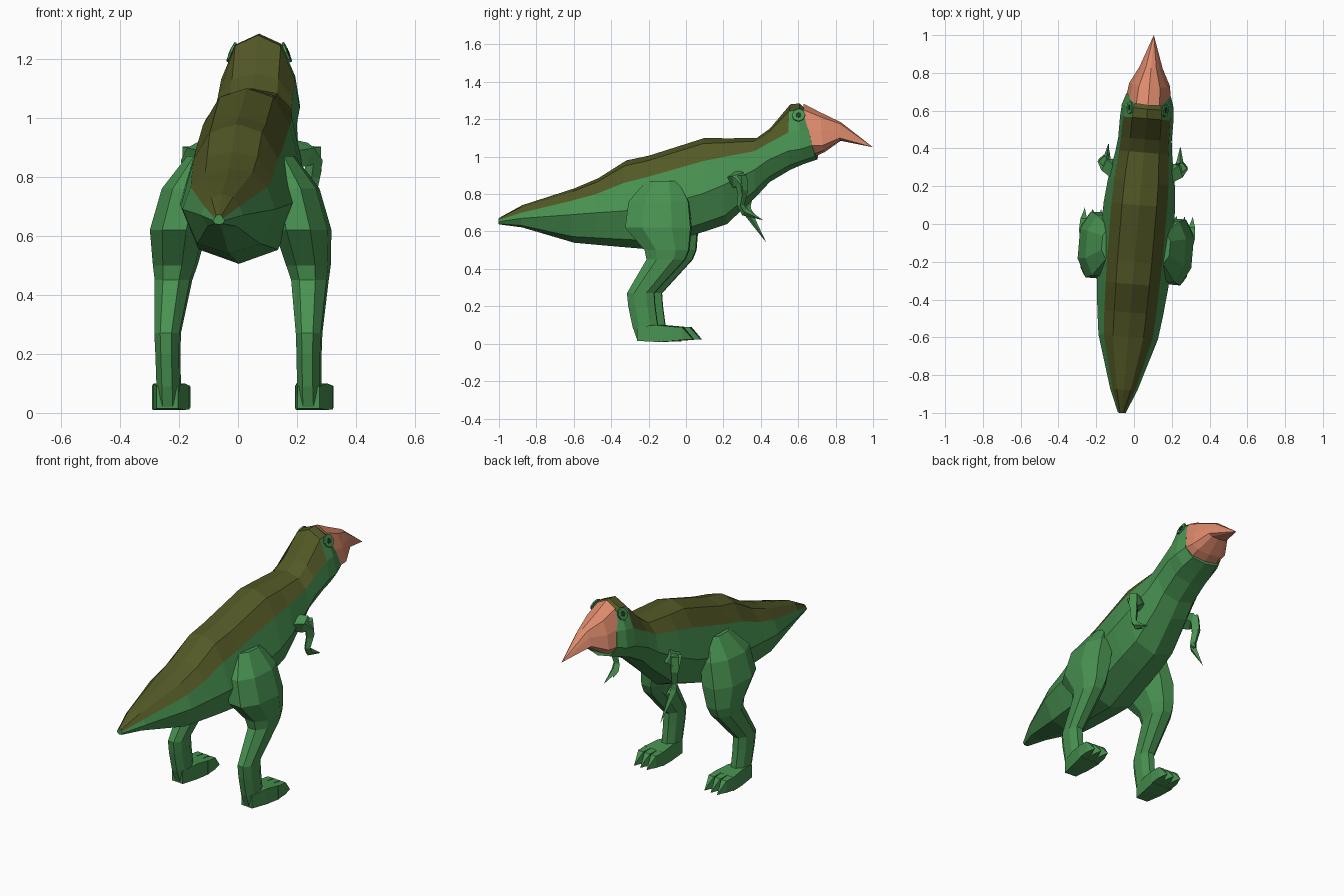
import bpy, bmesh, math
from mathutils import Matrix, Vector


def material(name, rgb):
    m = bpy.data.materials.new(name)
    m.diffuse_color = (*rgb, 1)
    return m


GREEN = material("skin green", (0.065, 0.285, 0.082))
OLIVE = material("back olive", (0.086, 0.098, 0.019))
CORAL = material("beak coral", (0.72, 0.255, 0.15))
DARK = material("pupil dark", (0.015, 0.045, 0.018))

# The animal is symmetric about an axis turned slightly off y
POSE = Matrix.Translation((0.02, 0, 0)) @ Matrix.Rotation(-math.atan(0.085), 4, 'Z')


def loft(name, rings, mats, rule=None):
    """Skin a list of equal rings; a one-point ring makes a tip."""
    bm = bmesh.new()
    vs = [[bm.verts.new(POSE @ Vector(p)) for p in r] for r in rings]
    n = max(len(r) for r in rings)
    for k, (a, b) in enumerate(zip(vs, vs[1:])):
        for i in range(n):
            j = (i + 1) % n
            quad = [a[i % len(a)], a[j % len(a)], b[j % len(b)], b[i % len(b)]]
            f = bm.faces.new(list(dict.fromkeys(quad)))
            if rule:
                f.material_index = rule(k, i)
    for end in (vs[0], vs[-1]):
        if len(end) > 2:
            bm.faces.new(end)
    bmesh.ops.recalc_face_normals(bm, faces=bm.faces)
    me = bpy.data.meshes.new(name)
    bm.to_mesh(me)
    bm.free()
    for m in mats:
        me.materials.append(m)
    ob = bpy.data.objects.new(name, me)
    bpy.context.collection.objects.link(ob)
    return ob


def section(y, top, band, mid, bot, wb, w, slant=0):
    """Ten-sided body slice: ridge, shoulder, band edge, flank, belly, keel."""
    half = [(0, top), (0.62 * wb, top - 0.24 * (top - band)), (wb, band), (w, mid),
            (0.68 * w, bot + 0.22 * (mid - bot)), (0, bot)]
    pts = half + [(-x, z) for x, z in half[4:0:-1]]
    return [(x, y - slant * (z - bot) / (top - bot), z) for x, z in pts]


# Body from tail to head
FACE = (0.705, 1.255, 1.14, 1.06, 0.985, 0.10, 0.118, 0.065)
body = [section(*s) for s in (
    (-1.004, 0.672, 0.66, 0.652, 0.638, 0.014, 0.02),
    (-0.88, 0.74, 0.70, 0.67, 0.622, 0.06, 0.072),
    (-0.60, 0.83, 0.765, 0.69, 0.54, 0.13, 0.158),
    (-0.47, 0.885, 0.80, 0.70, 0.528, 0.138, 0.175),
    (-0.32, 0.98, 0.86, 0.71, 0.515, 0.143, 0.19),
    (-0.20, 1.005, 0.89, 0.72, 0.505, 0.147, 0.195),
    (0.10, 1.10, 0.975, 0.80, 0.60, 0.148, 0.19),
    (0.22, 1.098, 1.00, 0.85, 0.64, 0.145, 0.178),
    (0.38, 1.10, 1.03, 0.93, 0.79, 0.13, 0.15),
    (0.45, 1.15, 1.07, 0.98, 0.865, 0.127, 0.142),
    (0.56, 1.28, 1.13, 1.03, 0.93, 0.125, 0.142))]
body.append(section(0.63, 1.285, 1.14, 1.04, 0.96, 0.122, 0.138, 0.02))
body.append(section(*FACE))
loft("body", body, (GREEN, OLIVE),
     lambda k, i: int(i in (0, 9) or (i in (1, 8) and k < 10)))

# Hooked beak
beak = [section(0.67, 1.283, 1.15, 1.06, 0.99, 0.10, 0.12, 0.04),
        section(0.745, 1.235, 1.14, 1.06, 1.025, 0.09, 0.108, 0.02),
        section(0.83, 1.185, 1.145, 1.10, 1.085, 0.045, 0.062),
        [(0, 1.004, 1.05)]]
loft("beak", beak, (CORAL,))


def slab(z, yb, yf, xi, xo, s):
    """Horizontal eight-sided leg slice."""
    cx, cy, rx, ry = (xi + xo) / 2, (yb + yf) / 2, (xo - xi) / 2, (yf - yb) / 2
    return [(s * (cx + a * rx), cy + b * ry, z) for a, b in
            ((1, .45), (.45, 1), (-.45, 1), (-1, .45), (-1, -.45), (-.45, -1), (.45, -1), (1, -.45))]


def box(y, x0, x1, z0, z1, s):
    """Upright four-sided slice of a foot or toe."""
    return [(s * x0, y, z0), (s * x1, y, z0), (s * x1, y, z1), (s * x0, y, z1)]


def tube(name, path):
    """Four-sided limb along points with a radius; radius 0 ends in a tip."""
    rings = []
    for k, (x, y, z, r) in enumerate(path):
        p = Vector((x, y, z))
        d = Vector(path[min(k + 1, len(path) - 1)][:3]) - Vector(path[max(k - 1, 0)][:3])
        u = d.cross(Vector((1, 0, 0))).normalized()
        v = d.cross(u).normalized()
        rings.append([p] if r == 0 else [p + u * r, p + v * r, p - u * r, p - v * r])
    loft(name, rings, (GREEN,))


def disc(name, centre, normal, radius, mat):
    """Thin eight-sided plate."""
    n = Vector(normal).normalized()
    u = Vector((0, 1, 0))
    v = n.cross(u).normalized()
    rings = [[Vector(centre) + n * h + (u * math.cos(t) + v * math.sin(t)) * radius
              for t in (math.tau * i / 8 for i in range(8))] for h in (-0.004, 0.004)]
    loft(name, rings, (mat,))


for side, s in (("right", 1), ("left", -1)):
    # Thigh, shin and ankle
    loft(side + "_leg", [slab(*r, s) for r in (
        (0.87, -0.20, -0.03, 0.08, 0.18),
        (0.76, -0.29, 0.03, 0.10, 0.262),
        (0.62, -0.305, 0.045, 0.12, 0.302),
        (0.50, -0.20, 0.035, 0.155, 0.298),
        (0.45, -0.19, 0.015, 0.172, 0.292),
        (0.27, -0.295, -0.15, 0.198, 0.283),
        (0.20, -0.288, -0.145, 0.20, 0.28),
        (0.09, -0.265, -0.13, 0.20, 0.278),
        (0.02, -0.24, -0.12, 0.20, 0.278))], (GREEN,))
    # Foot and clawed toes
    loft(side + "_foot", [box(-0.24, 0.203, 0.277, 0.015, 0.09, s),
                          box(-0.14, 0.19, 0.295, 0.01, 0.10, s),
                          box(-0.05, 0.18, 0.308, 0.012, 0.092, s)], (GREEN,))
    for i in range(3):
        x = 0.20 + 0.0435 * i
        loft(f"{side}_toe_{i + 1}", [box(-0.06, x - 0.021, x + 0.021, 0.015, 0.092, s),
                                     box(0.005, x - 0.018, x + 0.018, 0.02, 0.088, s),
                                     box(0.028, x - 0.01, x + 0.01, 0.022, 0.062, s),
                                     [(s * x, 0.062, 0.022)]], (GREEN,))
    # Upper arm, forearm and claw; the left hand hangs lower
    tube(side + "_upper_arm", [(s * 0.13, 0.27, 0.88, 0.05), (s * 0.19, 0.30, 0.875, 0.048),
                               (s * 0.212, 0.315, 0.85, 0.03), (s * 0.205, 0.32, 0.80, 0.026)])
    tip = (0.19, 0.43, 0.66) if s > 0 else (0.19, 0.415, 0.54)
    wrist = (0.33, 0.705) if s > 0 else (0.315, 0.70)
    tube(side + "_forearm", [(s * 0.205, 0.315, 0.90, 0.03), (s * 0.21, 0.325, 0.82, 0.026),
                             (s * 0.20, 0.31, 0.74, 0.02), (s * 0.195, *wrist, 0.022),
                             (s * tip[0], tip[1], tip[2], 0)])
    tube(side + "_thumb", [(s * 0.195, 0.31, 0.73, 0.016), (s * 0.185, 0.33, 0.70, 0.014),
                           (s * 0.18, 0.365, 0.675, 0)])
    # Eye ring and pupil
    disc(side + "_eye", (s * 0.094, 0.612, 1.222), (s * 0.92, 0.05, 0.39), 0.036, GREEN)
    disc(side + "_pupil", (s * 0.0965, 0.612, 1.223), (s * 0.92, 0.05, 0.39), 0.015, DARK)
